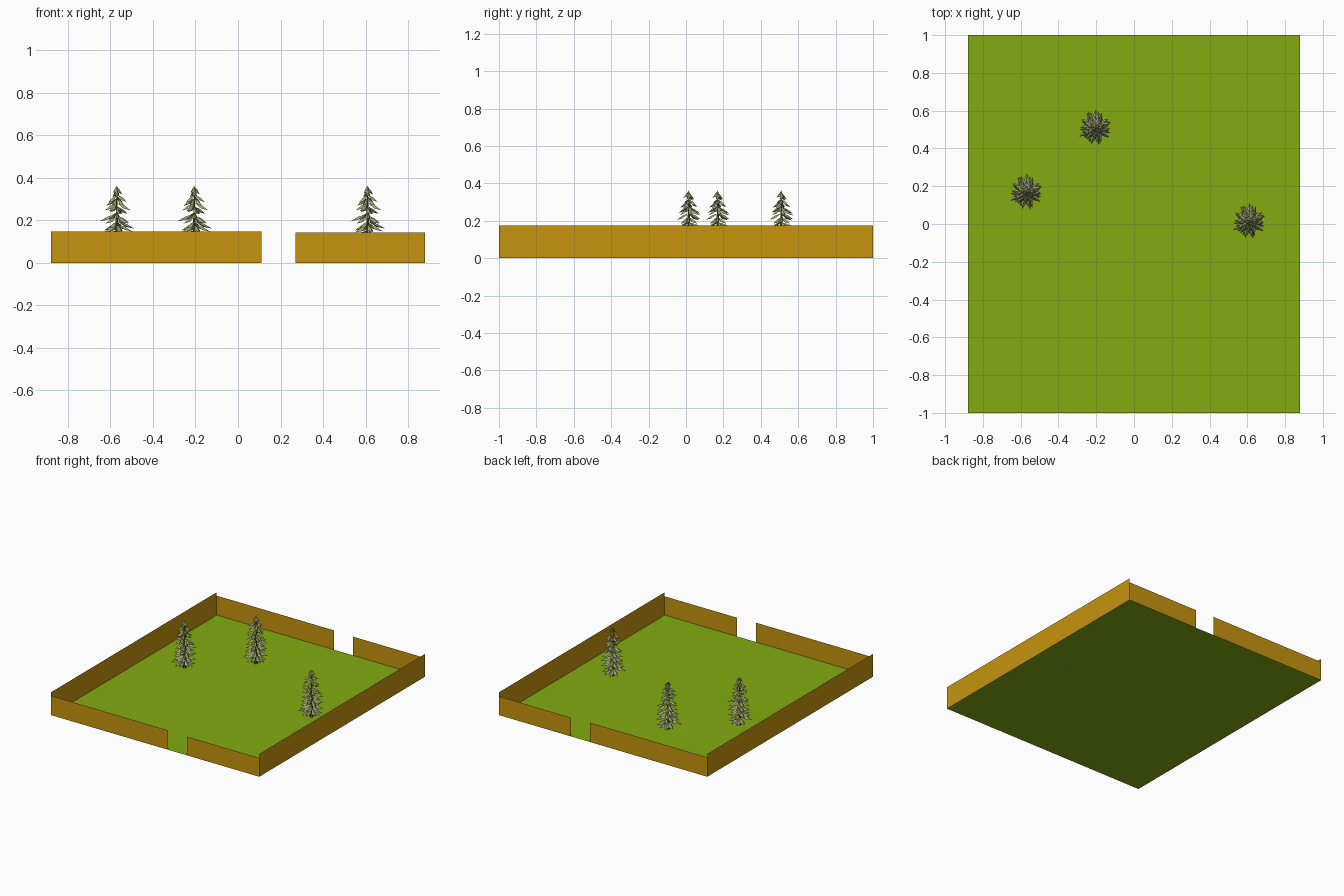
import bpy, bmesh, math, random
from mathutils import Vector

cube = bpy.data.objects.get("Cube")
if cube:
    bpy.data.objects.remove(cube)


def material(name, rgb):
    m = bpy.data.materials.new(name)
    m.use_nodes = True
    linear = [((c / 255 + 0.055) / 1.055) ** 2.4 for c in rgb] + [1]
    m.diffuse_color = linear
    m.node_tree.nodes["Principled BSDF"].inputs["Base Color"].default_value = linear
    return m


grass = material("grass green", (130, 171, 16))
wood = material("ochre wall", (198, 148, 14))
needles = material("needle green", (160, 168, 112))
bark = material("grey bark", (95, 88, 68))


def add_object(name, bm, mats):
    mesh = bpy.data.meshes.new(name)
    bm.to_mesh(mesh)
    bm.free()
    for m in mats:
        mesh.materials.append(m)
    obj = bpy.data.objects.new(name, mesh)
    bpy.context.collection.objects.link(obj)
    return obj


def sheet(name, corners, mat):
    bm = bmesh.new()
    bm.faces.new([bm.verts.new(c) for c in corners])
    return add_object(name, bm, [mat])


def wall(name, a, b, height):
    sheet(name, [(*a, 0), (*b, 0), (*b, height), (*a, height)], wood)


# Ground and thin enclosing walls with a gateway at each end
W, D = 0.88, 1.0
GAP_L, GAP_R = 0.11, 0.27
sheet("ground", [(-W, -D, 0), (W, -D, 0), (W, D, 0), (-W, D, 0)], grass)
wall("right_side_wall", (-W, D), (-W, -D), 0.174)
wall("left_side_wall", (W, -D), (W, D), 0.174)
for end, y in (("front", -D), ("back", D)):
    wall(end + "_long_wall", (-W, y), (GAP_L, y), 0.148)
    wall(end + "_short_wall", (GAP_R, y), (W, y), 0.143)


# Fir tree: tapered trunk with tiers of drooping folded branches
def branch(bm, angle, root_z, tip_z, reach, width):
    out = Vector((math.cos(angle), math.sin(angle), 0))
    side = Vector((-out.y, out.x, 0))
    root = Vector((0, 0, root_z))
    tip = out * reach + Vector((0, 0, tip_z))
    mid = root.lerp(tip, 0.55)
    drop = Vector((0, 0, -0.008))
    r, t = bm.verts.new(root), bm.verts.new(tip)
    ridge = bm.verts.new(mid + Vector((0, 0, 0.006)))
    for s in (-1, 1):
        edge = bm.verts.new(mid + side * s * width + drop)
        for tri in ((r, edge, ridge), (ridge, edge, t)):
            bm.faces.new(tri if s < 0 else tri[::-1])


def tree_mesh():
    rng = random.Random(4)
    bm = bmesh.new()
    bmesh.ops.create_cone(bm, segments=6, radius1=0.014, radius2=0.002, depth=0.33,
                          cap_ends=True)
    bmesh.ops.translate(bm, verts=bm.verts, vec=(0, 0, 0.165))
    for f in bm.faces:
        f.material_index = 1
    tiers = 8
    for i in range(tiers):
        k = i / (tiers - 1)
        tip_z = 0.03 + 0.29 * k
        reach = 0.098 - 0.03 * k - 0.04 * k ** 4
        count = 9 - int(3 * k)
        for j in range(count):
            angle = (j + 0.5 * (i % 2) + rng.uniform(-0.25, 0.25)) * math.tau / count
            scale = rng.uniform(0.75, 1.05)
            z = tip_z + rng.uniform(-0.012, 0.012)
            branch(bm, angle, z + 0.035, z, reach * scale, 0.017 - 0.007 * k)
    # pointed crown
    crown = bmesh.ops.create_cone(bm, segments=5, radius1=0.012, radius2=0, depth=0.045)
    bmesh.ops.translate(bm, verts=crown["verts"], vec=(0, 0, 0.34))
    return bm


tree = add_object("fir_tree_1", tree_mesh(), [needles, bark])
spots = [(-0.57, 0.17), (-0.205, 0.51), (0.61, 0.015)]
tree.location = (*spots[0], 0)
for n, spot in enumerate(spots[1:], 2):
    copy = tree.copy()
    copy.name = f"fir_tree_{n}"
    copy.location = (*spot, 0)
    bpy.context.collection.objects.link(copy)
